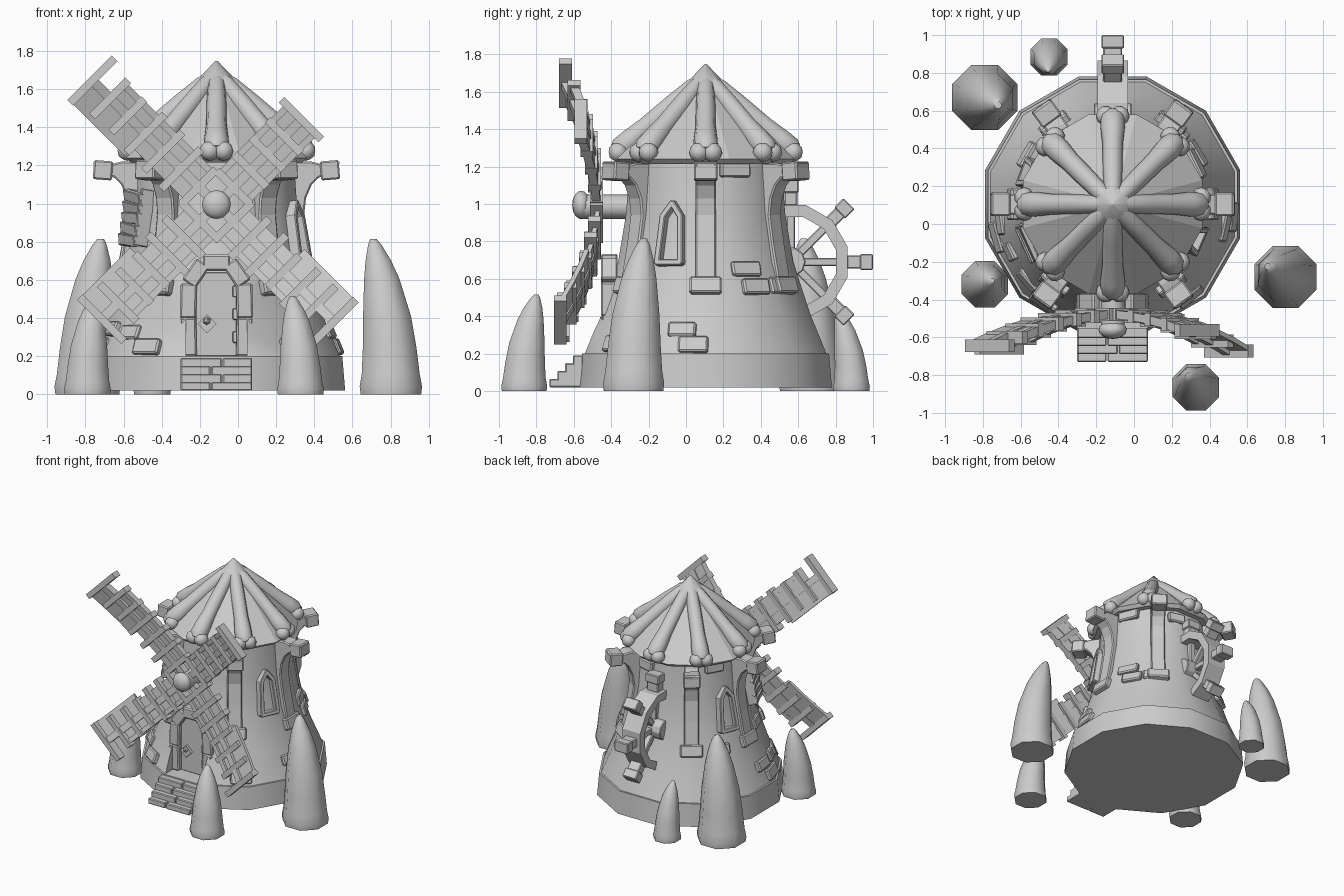
import bpy, bmesh, math, random
from mathutils import Matrix, Vector as V

if "Cube" in bpy.data.objects:
    bpy.data.objects.remove(bpy.data.objects["Cube"])

random.seed(4)
CX, CY = -0.113, 0.105          # tower axis
grey = bpy.data.materials.new("stone_grey")
grey.diffuse_color = (0.6, 0.6, 0.6, 1)
grey.use_nodes = True
grey.node_tree.nodes["Principled BSDF"].inputs["Base Color"].default_value = grey.diffuse_color
T = Matrix.Translation


def finish(name, bm, smooth=False, bevel=0):
    bmesh.ops.recalc_face_normals(bm, faces=bm.faces)
    me = bpy.data.meshes.new(name)
    bm.to_mesh(me)
    bm.free()
    ob = bpy.data.objects.new(name, me)
    bpy.context.collection.objects.link(ob)
    me.materials.append(grey)
    if bevel:
        m = ob.modifiers.new("bevel", 'BEVEL')
        m.width, m.segments = bevel, 1
    if smooth:
        bpy.ops.object.select_all(action='DESELECT')
        ob.select_set(True)
        bpy.context.view_layer.objects.active = ob
        bpy.ops.object.shade_smooth_by_angle(angle=math.radians(50))
    return ob


def box(bm, mat, size):
    bmesh.ops.create_cube(bm, size=1, matrix=mat @ Matrix.Diagonal((*size, 1)))


def strut(bm, p, q, w, d, normal, over=0.0):
    """Box from p to q: w across, d deep along the normal."""
    p, q = V(p), V(q)
    x = (q - p).normalized()
    y = V(normal).cross(x).normalized()
    z = x.cross(y)
    m = Matrix((x, y, z)).transposed().to_4x4()
    box(bm, T((p + q) / 2) @ m, ((q - p).length + over, w, d))


def rings(bm, levels, n, phase=0, mat=Matrix()):
    """Skin round sections given as (centre, radius)."""
    loops = []
    for c, r in levels:
        loops.append([bm.verts.new(mat @ (V(c) + V((r * math.cos(phase + i * math.tau / n),
                      r * math.sin(phase + i * math.tau / n), 0)))) for i in range(n)])
    for a, b in zip(loops, loops[1:]):
        for i in range(n):
            bm.faces.new((a[i], a[(i + 1) % n], b[(i + 1) % n], b[i]))
    bm.faces.new(loops[0])
    bm.faces.new(loops[-1])


def polar(deg):
    return T((CX, CY, 0)) @ Matrix.Rotation(math.radians(deg), 4, 'Z')


def lathe(name, profile, smooth):
    bm = bmesh.new()
    k = 1 / math.cos(math.pi / 12)
    rings(bm, [((CX, CY, z), r * k) for r, z in profile], 12, math.pi / 12)
    return finish(name, bm, smooth)


# Tower, base and roof
WALL = [(0.65, 0.19), (0.56, 0.41), (0.468, 0.69), (0.425, 0.95), (0.405, 1.24)]
lathe("base", [(0.675, 0.02), (0.66, 0.2)], True)
tower = lathe("tower", WALL, True)
lathe("roof", [(0.45, 1.215), (0.475, 1.24), (0.01, 1.70)], False)


def wall(deg, z):
    """Frame on the wall: x outward, y around, z up the slope."""
    for (r0, z0), (r1, z1) in zip(WALL, WALL[1:]):
        if z <= z1:
            break
    r = r0 + (r1 - r0) * (z - z0) / (z1 - z0)
    return polar(deg) @ T((r, 0, z)) @ Matrix.Rotation(-math.atan((r0 - r1) / (z1 - z0)), 4, 'Y')


# Doorway recess
bm = bmesh.new()
box(bm, T((CX, -0.62, 0.42)), (0.32, 0.44, 0.44))
cutter = finish("door_cutter", bm)
cutter.hide_render = True
cutter.hide_set(True)
mod = tower.modifiers.new("doorway", 'BOOLEAN')
mod.object, mod.operation, mod.solver = cutter, 'DIFFERENCE', 'EXACT'

# Door, stone arch and knocker
bm = bmesh.new()
box(bm, T((CX, -0.405, 0.42)), (0.215, 0.03, 0.44))
for z in (0.3, 0.42, 0.54):
    box(bm, T((CX + 0.1, -0.42, z)), (0.03, 0.03, 0.06))
finish("door", bm, bevel=0.004)
bm = bmesh.new()
arch = [(-0.145, 0.2), (-0.15, 0.4), (-0.145, 0.58), (-0.07, 0.69), (0.07, 0.69),
        (0.145, 0.58), (0.15, 0.4), (0.145, 0.2)]
for a, b in zip(arch, arch[1:]):
    strut(bm, (CX + a[0], -0.41, a[1]), (CX + b[0], -0.41, b[1]), 0.085, 0.09, (0, -1, 0), 0.002)
finish("door_arch", bm, bevel=0.009)
bm = bmesh.new()
box(bm, T((CX - 0.05, -0.427, 0.37)) @ Matrix.Rotation(math.pi / 4, 4, 'Y'), (0.07, 0.025, 0.07))
bmesh.ops.create_icosphere(bm, subdivisions=1, radius=0.022, matrix=T((CX - 0.05, -0.44, 0.385)))
finish("door_knocker", bm)

# Front steps made of blocks
bm = bmesh.new()
for i in range(4):
    y0, top = -0.73 + i * 0.042, 0.065 + i * 0.042
    split = CX + (0.03 if i % 2 else -0.03)
    for x0, x1 in ((CX - 0.19, split), (split, CX + 0.19)):
        box(bm, T(((x0 + x1) / 2, (y0 - 0.55) / 2, (top + 0.02) / 2)),
            (x1 - x0 - 0.005, -0.55 - y0, top - 0.02))
finish("steps", bm, bevel=0.006)

# Bones laid over the roof, meeting in a point
bm = bmesh.new()
slope = V((0.46, 0, -0.40)).to_track_quat('Z', 'Y').to_matrix().to_4x4()
for k in range(8):
    m = polar(k * 45)
    rings(bm, [((0, 0, s), r) for s, r in ((0, 0.02), (0.1, 0.046), (0.25, 0.052),
               (0.42, 0.054), (0.53, 0.064), (0.6, 0.066), (0.635, 0.045))], 10,
          mat=m @ T((0, 0, 1.69)) @ slope)
    for s in (-1, 1):
        bmesh.ops.create_icosphere(bm, subdivisions=2, radius=0.053,
                                   matrix=m @ T((0.468, s * 0.036, 1.277)))
rings(bm, [((CX, CY, 1.65), 0.1), ((CX, CY, 1.748), 0.006)], 8)
finish("roof_bones", bm, smooth=True)

# Curved brackets below the eaves
BRACKET = [(0.36, 0.58), (0.525, 0.58), (0.485, 0.78), (0.46, 0.94), (0.47, 1.03), (0.5, 1.1),
           (0.54, 1.14), (0.64, 1.135), (0.645, 1.225), (0.56, 1.205), (0.5, 1.22), (0.36, 1.22)]
ANGLES = (0, 54, 126, 180, 234, 306)
bm = bmesh.new()
stones = bmesh.new()
for a in ANGLES:
    m = polar(a)
    f = bm.faces.new([bm.verts.new(m @ V((r, -0.055, z))) for r, z in BRACKET])
    ext = bmesh.ops.extrude_face_region(bm, geom=[f])["geom"]
    off = m.to_3x3() @ V((0, 0.11, 0))
    bmesh.ops.translate(bm, vec=off, verts=[v for v in ext if isinstance(v, bmesh.types.BMVert)])
    box(bm, m @ T((0.595, 0, 1.175)) @ Matrix.Rotation(-0.08, 4, 'Y'), (0.1, 0.125, 0.1))
    box(stones, wall(a, 0.56), (0.08, 0.17, 0.09))
finish("brackets", bm, bevel=0.008)

# Loose stones on the wall
for a, z, w, h in ((26, 0.65, 0.17, 0.08), (31, 0.555, 0.16, 0.085), (47, 0.56, 0.11, 0.09),
                   (22, 1.185, 0.17, 0.085), (-6, 0.245, 0.16, 0.09), (-12, 0.325, 0.15, 0.08),
                   (235, 0.245, 0.16, 0.085), (222, 0.32, 0.14, 0.08), (196, 0.25, 0.17, 0.09),
                   (188, 0.34, 0.16, 0.08), (205, 0.34, 0.1, 0.08), (310, 0.25, 0.16, 0.09),
                   (150, 0.55, 0.15, 0.08), (200, 0.62, 0.14, 0.08), (150, 1.18, 0.15, 0.08),
                   (75, 1.15, 0.14, 0.08)):
    box(stones, wall(a, z), (0.055, w, h))
finish("wall_stones", stones, bevel=0.009)

# Pointed windows
bm = bmesh.new()
outline = [(-0.067, -0.16), (0.067, -0.16), (0.05, 0.09), (0, 0.16), (-0.05, 0.09)]
for a in (-23, 160):
    m = wall(a, 0.84)
    n = m.to_3x3() @ V((1, 0, 0))
    for p, q in zip(outline, outline[1:] + outline[:1]):
        strut(bm, m @ V((0.015, *p)), m @ V((0.015, *q)), 0.032, 0.07, n, 0.02)
finish("windows", bm, bevel=0.005)

# Boarded hatch
bm = bmesh.new()
for i in range(5):
    box(bm, wall(205, 0.8 + i * 0.058) @ T((0.06, 0, 0)) @
        Matrix.Rotation(random.uniform(-0.15, 0.15), 4, 'X') @ Matrix.Rotation(0.3, 4, 'Y'),
        (0.03, 0.2, 0.058))
for s in (-1, 1):
    box(bm, wall(205, 0.92) @ T((0.03, s * 0.085, 0)), (0.08, 0.03, 0.3))
finish("boarded_hatch", bm, bevel=0.004)

# Axle and round hub cap
along_y = Matrix.Rotation(math.pi / 2, 4, 'X')
bm = bmesh.new()
bmesh.ops.create_cone(bm, cap_ends=True, segments=10, radius1=0.066, radius2=0.066, depth=0.27,
                      matrix=T((CX, -0.435, 0.985)) @ along_y)
finish("axle", bm, smooth=True)
bm = bmesh.new()
bmesh.ops.create_uvsphere(bm, u_segments=16, v_segments=10, radius=0.075,
                          matrix=T((CX, -0.56, 0.995)) @ Matrix.Diagonal((1, 0.65, 1, 1)))
finish("hub", bm, smooth=True)


# Four bent plank sails with rungs, one broken short
def sail(name, deg, length, wide, bend):
    a = math.radians(deg)
    u, v = V((math.cos(a), 0, math.sin(a))), V((-math.sin(a), 0, math.cos(a)))

    def pt(d, s=0.0, back=0.0):
        return V((CX, -0.475 - bend * d * d + back, 0.995)) + u * d + v * s
    bm = bmesh.new()
    n = round(length / 0.125)
    ds = [length * i / n for i in range(n + 1)]
    for i, (d, e) in enumerate(zip(ds, ds[1:])):
        strut(bm, pt(d), pt(e), 0.05, 0.055, (0, -1, 0), 0.008)
        half = 0.165 if e > 0.8 else random.uniform(0.115, 0.15)
        strut(bm, pt(e, -half), pt(e, half), 0.042, 0.068, (0, -1, 0))
        if 0 < i:                   # boards behind the rungs
            for s in (-1, 1):
                w = 0.16 if s == wide and d > 0.45 else 0.1
                if s == wide or d < 0.7:
                    strut(bm, pt(d, s * w / 2, 0.008), pt(e, s * w / 2, 0.008),
                          w, 0.025, (0, -1, 0), 0.004)
                if s != wide and d < 0.7:
                    strut(bm, pt(d, s * 0.1), pt(e, s * 0.1), 0.035, 0.045, (0, -1, 0))
    finish(name, bm)


sail("sail_upper_left", 135, 0.92, 1, 0.2)
sail("sail_upper_right", 45, 0.63, 0, 0.22)
sail("sail_lower_left", 225, 0.85, -1, 0.25)
sail("sail_lower_right", 315, 0.87, 1, 0.26)

# Wheel at the back: rim, spokes with paddles, hub
WC = V((CX, 0.56, 0.69))


def wp(deg, r, x=0):
    a = math.radians(deg)
    return WC + V((x, r * math.cos(a), r * math.sin(a)))


bm = bmesh.new()
N = 12
grid = [[bm.verts.new(wp(15 + i * 30, r, x)) for r, x in
         ((0.25, -0.08), (0.315, -0.08), (0.315, 0.08), (0.25, 0.08))] for i in range(N)]
for i in range(N):
    for j in range(4):
        p, q = grid[i], grid[(i + 1) % N]
        bm.faces.new((p[j], p[(j + 1) % 4], q[(j + 1) % 4], q[j]))
finish("wheel_rim", bm)
bm = bmesh.new()
for k in range(8):
    strut(bm, wp(k * 45, 0), wp(k * 45, 0.3), 0.045, 0.05, (1, 0, 0))
    strut(bm, wp(k * 45, 0.3), wp(k * 45, 0.4), 0.07, 0.1, (1, 0, 0))
    strut(bm, wp(k * 45, 0.37), wp(k * 45, 0.44), 0.085, 0.12, (1, 0, 0))
bmesh.ops.create_cone(bm, cap_ends=True, segments=10, radius1=0.08, radius2=0.08, depth=0.2,
                      matrix=T(WC) @ Matrix.Rotation(math.pi / 2, 4, 'Y'))
finish("wheel_spokes", bm, bevel=0.006)

# Horn spikes: base x, y, radius, height, tip x, y
for i, (x, y, r, h, tx, ty) in enumerate(((0.802, -0.28, 0.177, 0.815, 0.71, -0.225),
        (0.328, -0.865, 0.133, 0.515, 0.285, -0.8), (-0.79, -0.32, 0.133, 0.515, -0.75, -0.3),
        (-0.79, 0.67, 0.187, 0.815, -0.72, 0.63), (-0.45, 0.885, 0.106, 0.44, -0.455, 0.815))):
    bm = bmesh.new()
    lv = []
    for t, k in ((0, 0.97), (0.05, 1), (0.13, 0.93), (0.3, 0.86), (0.5, 0.77), (0.74, 0.57),
                 (0.86, 0.41), (0.96, 0.22), (1, 0.1)):
        b = t ** 2.2
        lv.append(((x + (tx - x) * b, y + (ty - y) * b, h * t), r * k))
    rings(bm, lv, 8, math.pi / 8)
    finish("horn_spike_%d" % (i + 1), bm, smooth=True)
